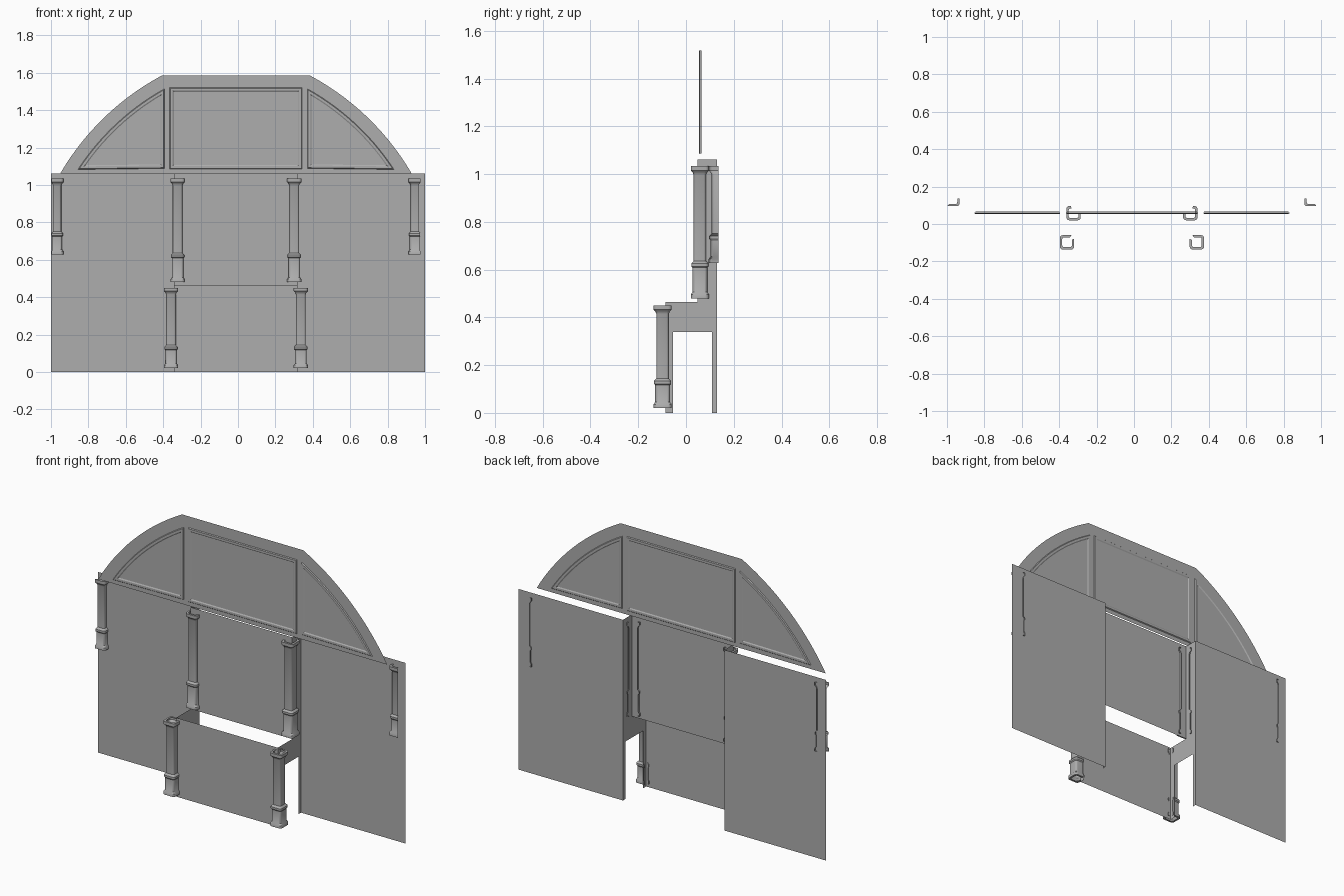
import bpy, bmesh, math
from mathutils import Vector

cube = bpy.data.objects.get("Cube")
if cube:
    bpy.data.objects.remove(cube, do_unlink=True)

MID = -0.011          # x of the symmetry plane of the bay and window
HALF = 0.33           # half width of the bay
ARCH_Y = 0.06

grey = bpy.data.materials.new("plain_grey")
grey.diffuse_color = (0.42, 0.42, 0.42, 1)
grey.use_nodes = True
grey.node_tree.nodes["Principled BSDF"].inputs["Base Color"].default_value = grey.diffuse_color


def finish(name, bm, smooth=False):
    mesh = bpy.data.meshes.new(name)
    bm.to_mesh(mesh)
    bm.free()
    mesh.materials.append(grey)
    obj = bpy.data.objects.new(name, mesh)
    bpy.context.collection.objects.link(obj)
    if smooth:
        bpy.ops.object.select_all(action='DESELECT')
        obj.select_set(True)
        bpy.context.view_layer.objects.active = obj
        bpy.ops.object.shade_smooth_by_angle(angle=math.radians(35))
    return obj


def add_face(bm, points, toward):
    """Flat face whose normal points along the given direction."""
    face = bm.faces.new([bm.verts.new(p) for p in points])
    face.normal_update()
    if face.normal.dot(Vector(toward)) < 0:
        face.normal_flip()
    return face


def wall(name, x0, x1, y, z0, z1):
    bm = bmesh.new()
    add_face(bm, [(x0, y, z0), (x1, y, z0), (x1, y, z1), (x0, y, z1)], (0, -1, 0))
    finish(name, bm)


# Flat walls
wall("right_wing_wall", -1, MID - HALF, 0.13, 0, 1.062)
wall("left_wing_wall", MID + HALF, 1, 0.13, 0, 1.062)
wall("bay_upper_wall", MID - HALF, MID + HALF, 0.048, 0.464, 1.062)
wall("bay_lower_wall", MID - HALF, MID + HALF, -0.086, 0, 0.464)

# Bay side walls with a rectangular opening at the floor
side_profile = [(-0.086, 0), (-0.055, 0), (-0.055, 0.338), (0.108, 0.338), (0.108, 0),
                (0.13, 0), (0.13, 1.062), (0.048, 1.062), (0.048, 0.464), (-0.086, 0.464)]
for side, label in ((-1, "right"), (1, "left")):
    bm = bmesh.new()
    add_face(bm, [(MID + side * HALF, y, z) for y, z in side_profile], (side, 0, 0))
    finish(label + "_bay_side_wall", bm)


# Arched window sheet: concentric arcs left and right, flat top between
def arc(radius, x_low, x_high, steps=14):
    """Points on the right-hand arc, running up from x_low to x_high."""
    cx, cz = 0.258, 0.363
    a, b = (math.acos((x - cx) / radius) for x in (x_low, x_high))
    angles = [a + (b - a) * i / steps for i in range(steps + 1)]
    return [(cx + radius * math.cos(t), cz + radius * math.sin(t)) for t in angles]


def mirrored(points):
    return [(-x, z) for x, z in reversed(points)]


def on_arch(points, y=ARCH_Y):
    return [(MID + x, y, z) for x, z in points]


outer = arc(1.386, -0.940, -0.394)
bm = bmesh.new()
add_face(bm, on_arch(outer + mirrored(outer)), (0, -1, 0))
finish("arch_sheet", bm)


# Raised window frames, each with its pane, on both sides of the sheet
def window(name, points):
    bm = bmesh.new()
    for toward in (-1, 1):
        face = add_face(bm, on_arch(points, ARCH_Y + toward * 0.0005), (0, toward, 0))
        for width, depth in ((0.004, 0.005), (0.012, 0), (0.006, -0.004)):
            bmesh.ops.inset_individual(bm, faces=[face], thickness=width,
                                       depth=depth, use_even_offset=True)
    finish(name, bm)


side_pane = arc(1.317, -0.845, -0.382) + [(-0.382, 1.088)]
window("right_window", side_pane)
window("left_window", mirrored(side_pane))
window("middle_window", [(-0.354, 1.084), (0.354, 1.084), (0.354, 1.52), (-0.354, 1.52)])


# Columns: open rounded-square shells wrapped around the wall corners
def section(start, end, corners, r=0.38, steps=4):
    path = [start]
    for first in corners:
        mid = math.radians(first + 45)
        cx = math.copysign(1 - r, math.cos(mid))
        cy = math.copysign(1 - r, math.sin(mid))
        for i in range(steps + 1):
            t = math.radians(first + 90 * i / steps)
            path.append((cx + r * math.cos(t), cy + r * math.sin(t)))
    return path + [end]


def column(name, x, y, bottom, ring, top, path):
    shaft, wide, base = 0.026, 0.038, 0.031
    levels = [(bottom, shaft), (bottom, wide), (bottom + 0.016, wide), (bottom + 0.026, base),
              (ring - 0.012, base), (ring - 0.006, 0.036), (ring + 0.006, 0.036),
              (ring + 0.016, shaft), (top - 0.036, shaft), (top - 0.026, 0.030),
              (top - 0.018, wide), (top, wide), (top, shaft)]
    for side, label in ((1, "right"), (-1, "left")):
        bm = bmesh.new()
        rows = [[bm.verts.new((MID + side * (x + u * h), y + v * h, z)) for u, v in path]
                for z, h in levels]
        for low, high in zip(rows, rows[1:]):
            for i in range(len(path) - 1):
                quad = [low[i], low[i + 1], high[i + 1], high[i]]
                bm.faces.new(quad if side > 0 else quad[::-1])
        finish(label + "_" + name, bm, smooth=True)


wrap = (90, 180, 270)
column("lower_column", -0.347, -0.098, 0.02, 0.128, 0.45,
       section((0.6, 1), (1, 0.5), wrap))
column("upper_column", -0.312, 0.058, 0.48, 0.62, 1.033,
       section((-0.4, 1), (1, 0.0), wrap))
column("outer_pilaster", -0.960, 0.133, 0.628, 0.735, 1.033,
       section((-0.7, -1), (1, 0.1), (270,)))
